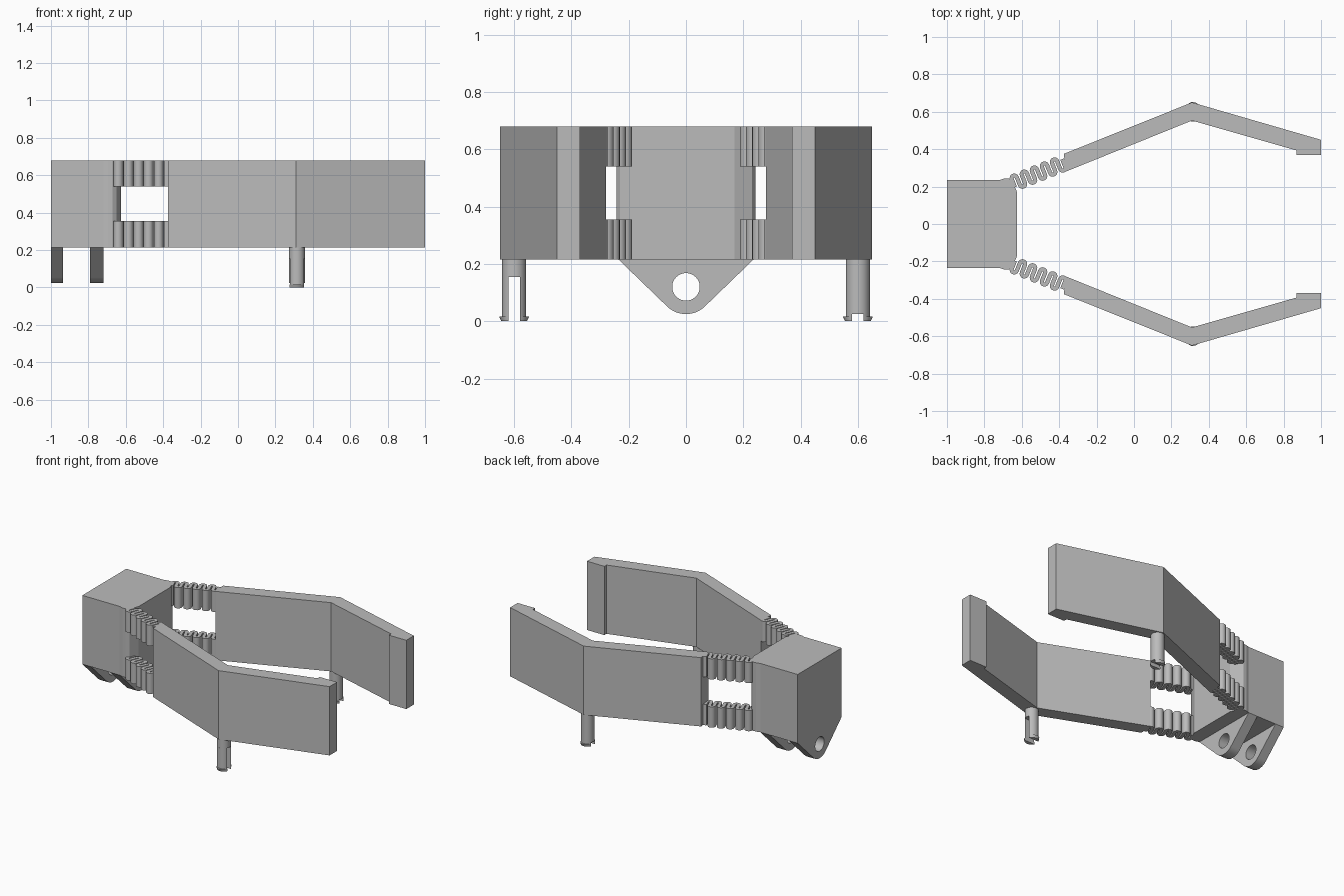
import bpy, bmesh, math
from mathutils import Vector

if "Cube" in bpy.data.objects:
    bpy.data.objects.remove(bpy.data.objects["Cube"])

grey = bpy.data.materials.new("light grey plastic")
grey.diffuse_color = (0.5, 0.5, 0.5, 1)
grey.use_nodes = True
grey.node_tree.nodes["Principled BSDF"].inputs["Base Color"].default_value = grey.diffuse_color

Z0, Z1 = 0.215, 0.68          # underside and top of the clip
W0, W1 = 0.355, 0.54          # window between the spring bands


def extrude(name, points, faces, depth, smooth=False):
    """Solid made by extruding flat faces along a vector."""
    bm = bmesh.new()
    vs = [bm.verts.new(p) for p in points]
    fs = [bm.faces.new([vs[i] for i in f]) for f in faces]
    new = bmesh.ops.extrude_face_region(bm, geom=fs, use_keep_orig=True)["geom"]
    bmesh.ops.translate(bm, vec=Vector(depth),
                        verts=[g for g in new if isinstance(g, bmesh.types.BMVert)])
    bmesh.ops.recalc_face_normals(bm, faces=bm.faces[:])
    me = bpy.data.meshes.new(name)
    bm.to_mesh(me)
    bm.free()
    me.materials.append(grey)
    ob = bpy.data.objects.new(name, me)
    bpy.context.collection.objects.link(ob)
    if smooth:
        bpy.ops.object.select_all(action='DESELECT')
        ob.select_set(True)
        bpy.context.view_layer.objects.active = ob
        bpy.ops.object.shade_smooth_by_angle(angle=math.radians(30))
    return ob


def slab(name, outline, z0, z1, smooth=False):
    pts = [(x, y, z0) for x, y in outline]
    return extrude(name, pts, [range(len(pts))], (0, 0, z1 - z0), smooth)


# body block with slightly bulged shoulders
half = [(-1, 0.235), (-0.72, 0.235), (-0.695, 0.243), (-0.67, 0.243),
        (-0.65, 0.23), (-0.625, 0.17)]
slab("body", half + [(x, -y) for x, y in reversed(half)], Z0, Z1)


# hinge lugs: wedge with rounded tip and a round hole
def lug(name, x0, x1):
    r, hole, cz = 0.095, 0.048, 0.12
    angles = [math.radians(2 + 4 * i) for i in range(90)]
    outer, inner = [], []
    for a in angles:
        d = math.degrees(a)
        k = 1.0
        if not 226 <= d <= 314:
            k = max(math.cos(a + math.radians(46)),
                    math.cos(a + math.radians(134)), math.sin(a))
        outer.append((x0, r / k * math.cos(a), cz + r / k * math.sin(a)))
        inner.append((x0, hole * math.cos(a), cz + hole * math.sin(a)))
    n = len(angles)
    faces = [(i, (i + 1) % n, n + (i + 1) % n, n + i) for i in range(n)]
    extrude(name, outer + inner, faces, (x1 - x0, 0, 0), True)


lug("rear_lug", -1, -0.935)
lug("front_lug", -0.79, -0.72)


# serpentine spring centre line, in (along, across) coordinates
def serpentine(legs=11, pitch=0.029, reach=0.0225, steps=8):
    path = []
    for i in range(legs):
        s = 1 if i % 2 == 0 else -1
        path.append((i * pitch, -s * reach))
        if i == legs - 1:
            path.append((i * pitch, s * reach))
            break
        for j in range(steps):
            a = math.pi * j / steps
            path.append(((i + 0.5 - 0.5 * math.cos(a)) * pitch,
                         s * (reach + 0.5 * pitch * math.sin(a))))
    return path


def spring(name, side, z0, z1):
    t = math.atan2(0.275, 0.685)
    path = [Vector((-0.645 + u * math.cos(t) - v * math.sin(t),
                    0.218 + u * math.sin(t) + v * math.cos(t)))
            for u, v in serpentine()]
    n = len(path)
    left, right = [], []
    for i, p in enumerate(path):
        d = (path[min(i + 1, n - 1)] - path[max(i - 1, 0)]).normalized()
        off = Vector((-d.y, d.x)) * 0.011
        left.append((p.x + off.x, side * (p.y + off.y), z0))
        right.append((p.x - off.x, side * (p.y - off.y), z0))
    faces = [(i, i + 1, n + i + 1, n + i) for i in range(n - 1)]
    extrude(name, left + right, faces, (0, 0, z1 - z0), True)


# split snap pin under the elbow of each arm
def pin(name, side, slot_top):
    cx, cy, r, gap, lip_z = 0.315, side * 0.6, 0.042, 0.02, 0.017

    def half_disc(s, ky):
        a0 = math.asin(gap / (r * ky))
        arc = [a0 + (math.pi - 2 * a0) * i / 16 for i in range(17)]
        return [(cx + r * math.cos(a), cy + s * r * ky * math.sin(a)) for a in arc]

    disc = [(cx + r * math.cos(math.tau * i / 32), cy + r * math.sin(math.tau * i / 32))
            for i in range(32)]
    slab(name + "_shaft", disc, slot_top, Z0 + 0.01, True)
    for s, tag in ((1, "_back"), (-1, "_front")):
        slab(name + tag + "_prong", half_disc(s, 1), lip_z, slot_top, True)
        lip = slab(name + tag + "_lip", half_disc(s, 1.25), 0, lip_z, True)
        for v in lip.data.vertices:          # taper the snap lip downwards
            if v.co.z < 0.001:
                v.co.y = cy + s * max(gap, abs(v.co.y - cy) * 0.85)


# bent arms with gripping pads, mirrored front to back
arm = [(-0.375, 0.375), (0.31, 0.65), (1, 0.45), (1, 0.37), (0.87, 0.37),
       (0.87, 0.393), (0.31, 0.553), (-0.365, 0.28)]
for side, tag in ((-1, "front"), (1, "back")):
    slab(tag + "_arm", [(x, side * y) for x, y in arm], Z0, Z1)
    spring(tag + "_lower_spring", side, Z0, W0)
    spring(tag + "_upper_spring", side, W1, Z1)
    pin(tag + "_pin", side, 0.155 if side < 0 else 0.025)
